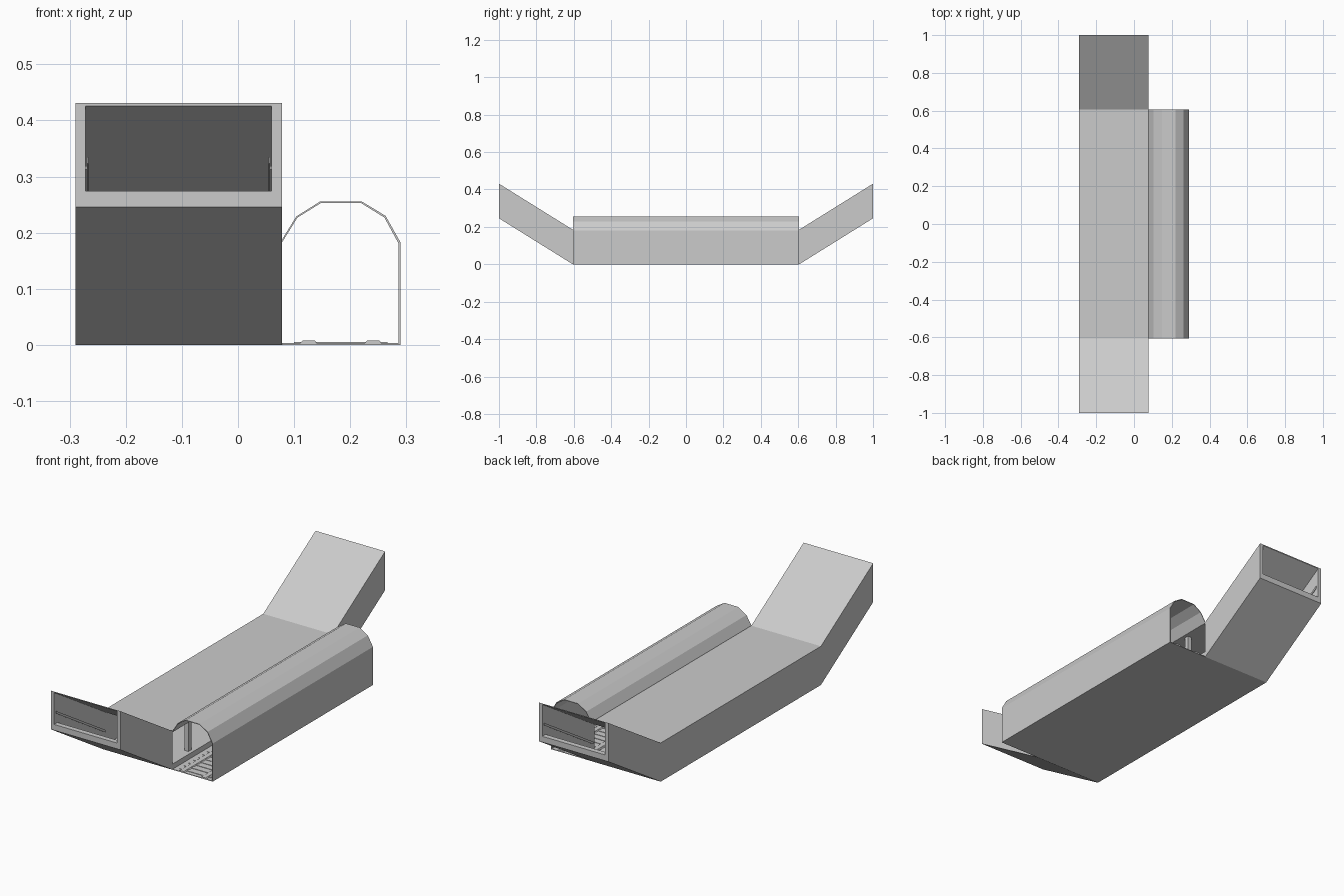
import bpy, bmesh

if "Cube" in bpy.data.objects:
    bpy.data.objects.remove(bpy.data.objects["Cube"])

X0, X1 = -0.29, 0.078      # hall outer width
YH, YE = 0.605, 1.0        # hall half length, stair end
RISE = 0.246               # climb of each stair tube
WALL, LIP, ROOF, H = 0.018, 0.028, 0.005, 0.185


def prism(name, pts, axis, a, b):
    """Extrude a closed profile along x (pts = y,z) or y (pts = x,z)."""
    bm = bmesh.new()
    def put(p, t):
        return bm.verts.new((t, p[0], p[1]) if axis == 'x' else (p[0], t, p[1]))
    lo = [put(p, a) for p in pts]
    hi = [put(p, b) for p in pts]
    bm.faces.new(lo)
    bm.faces.new(hi)
    n = len(pts)
    for i in range(n):
        j = (i + 1) % n
        bm.faces.new((lo[i], lo[j], hi[j], hi[i]))
    bmesh.ops.recalc_face_normals(bm, faces=bm.faces)
    me = bpy.data.meshes.new(name)
    bm.to_mesh(me)
    bm.free()
    ob = bpy.data.objects.new(name, me)
    bpy.context.collection.objects.link(ob)
    return ob


def box(name, x0, x1, y0, y1, z0, z1):
    return prism(name, [(x0, z0), (x1, z0), (x1, z1), (x0, z1)], 'y', y0, y1)


def line(z):
    """Side view polyline: stair, hall, stair at height offset z."""
    return [(-YE, z + RISE), (-YH, z), (YH, z), (YE, z + RISE)]


# Hall and stair shell: left wall and roof
prism("left_wall", line(0) + line(H)[::-1], 'x', X0, X0 + WALL)
prism("roof", line(H - ROOF) + line(H)[::-1], 'x', X0 + WALL, X1)

# Floor with steps at both ends
N = 16
steps = []
for i in range(N):
    y = YH + (YE - YH) * i / N
    z = LIP + RISE * (i + 1) / N
    steps += [(y, z - RISE / N), (y, z)]
steps.append((YE, LIP + RISE))
top = [(-y, z) for y, z in reversed(steps)] + steps
prism("platform_and_stairs", line(0) + top[::-1], 'x', X0 + WALL, X1)

# Right stair walls and handrails, both ends
for s, end in ((-1, "front"), (1, "back")):
    prism(end + "_stair_wall",
          [(s * YH, LIP), (s * YE, LIP + RISE),
           (s * YE, H - ROOF + RISE), (s * YH, H - ROOF)],
          'x', X1 - WALL, X1)
    for x, inward, side in ((X0 + WALL, 1, "left"), (X1 - WALL, -1, "right")):
        xa, xb = sorted((x + inward * 0.003, x + inward * 0.006))
        prism(f"{end}_{side}_handrail",
              [(s * 0.62, 0.092), (s * 0.99, 0.323),
               (s * 0.99, 0.335), (s * 0.62, 0.104)], 'x', xa, xb)
        for k in range(4):
            y = 0.64 + k * 0.11
            z = 0.11 + (y - 0.64) * 0.623
            bx = sorted((x, x + inward * 0.004))
            box(f"{end}_{side}_bracket", bx[0], bx[1],
                s * y - 0.003, s * y + 0.003, z - 0.003, z + 0.003)

# Platform columns
for i in range(4):
    y = -0.45 + 0.3 * i
    box("column", 0.039, 0.061, y - 0.011, y + 0.011, LIP, H - ROOF)

# Track tunnel vault, open at both ends
arch = [(0.29, 0), (0.29, 0.182), (0.263, 0.23), (0.22, 0.256),
        (0.147, 0.256), (0.104, 0.229), (X1, 0.187)]
inner = [(0.286, 0), (0.286, 0.181), (0.261, 0.227), (0.219, 0.253),
         (0.148, 0.253), (0.106, 0.227), (X1, 0.182)]
prism("tunnel_vault", arch + inner[::-1], 'y', -YH, YH)
box("track_bed", X1, 0.288, -YH, YH, 0, 0.003)

# Sleepers and rails
for i in range(34):
    y = -0.5775 + i * 0.035
    box("sleeper", 0.10, 0.266, y - 0.008, y + 0.008, 0.003, 0.005)
for x in (0.126, 0.241):
    prism("rail", [(x - 0.015, 0.003), (x + 0.015, 0.003), (x + 0.011, 0.0075),
                   (x - 0.011, 0.0075)], 'y', -YH, YH)
